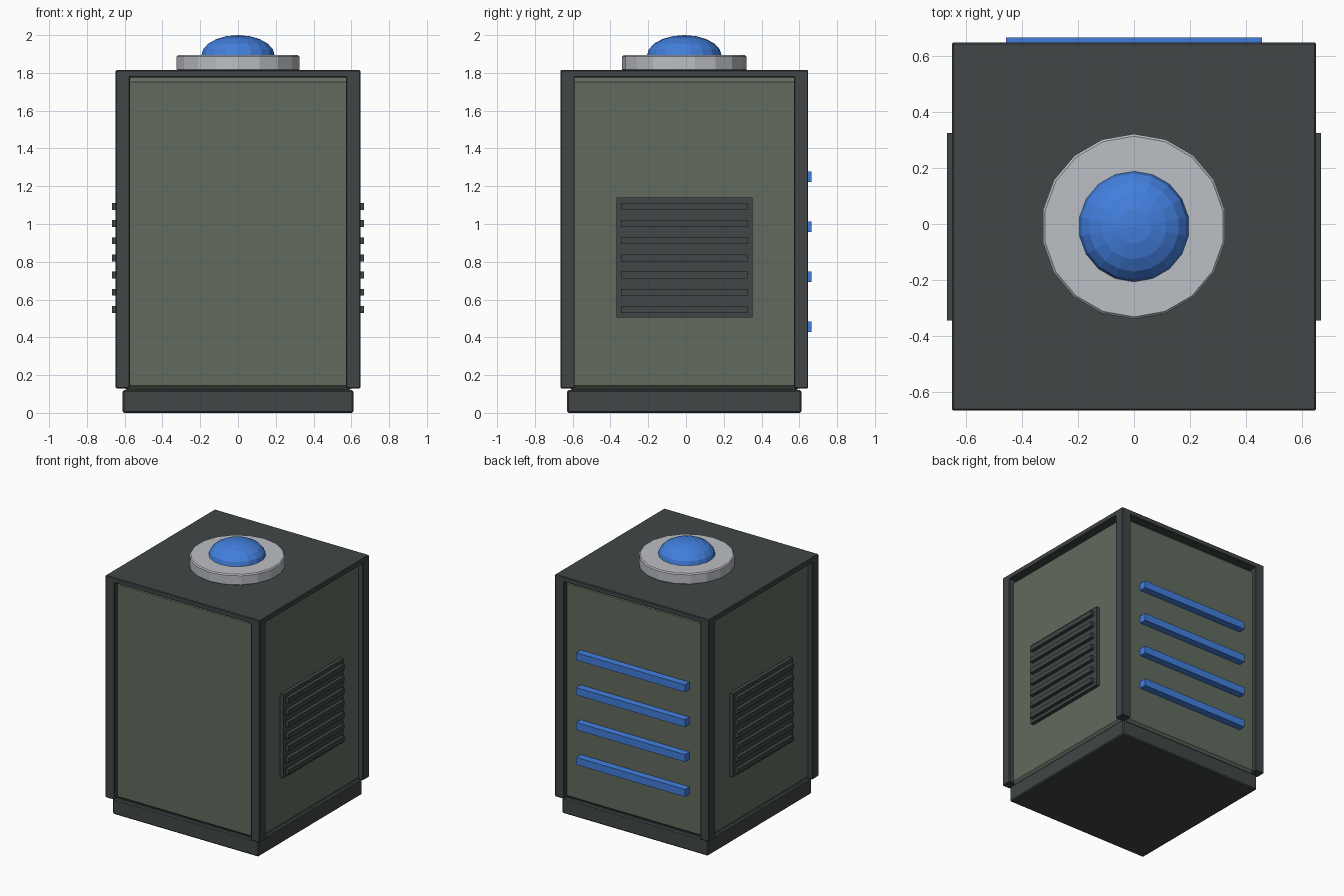
import bpy
import math

default = bpy.data.objects.get("Cube")
if default:
    bpy.data.objects.remove(default, do_unlink=True)

CY = -0.009             # cabinet centre in y
HX, HY = 0.648, 0.656   # cabinet half sizes


def material(name, colour):
    m = bpy.data.materials.new(name)
    m.use_nodes = True
    rgba = (*colour, 1.0)
    m.diffuse_color = rgba
    m.node_tree.nodes["Principled BSDF"].inputs["Base Color"].default_value = rgba
    return m


charcoal = material("charcoal", (0.052, 0.061, 0.061))
olive = material("olive_grey", (0.120, 0.147, 0.112))
silver = material("silver_grey", (0.50, 0.52, 0.55))
blue = material("blue", (0.055, 0.21, 0.72))


def finish(obj, name, mat, bevel=0.0):
    obj.name = name
    obj.data.materials.append(mat)
    if bevel:
        mod = obj.modifiers.new("edge_bevel", "BEVEL")
        mod.width = bevel
        mod.segments = 1
        mod.limit_method = "ANGLE"
    return obj


def box(name, mat, lo, hi, bevel=0.0):
    """Box between two corners."""
    centre = [(a + b) / 2 for a, b in zip(lo, hi)]
    bpy.ops.mesh.primitive_cube_add(size=1, location=centre)
    obj = bpy.context.object
    for v in obj.data.vertices:
        for i in range(3):
            v.co[i] *= hi[i] - lo[i]
    return finish(obj, name, mat, bevel)


# Plinth and chamfered inner cabinet
box("plinth", charcoal, (-0.612, CY - 0.621, 0), (0.612, CY + 0.621, 0.12), 0.008)
box("cabinet_body", olive, (-0.612, CY - 0.62, 0.12), (0.612, CY + 0.62, 1.776), 0.025)

# Roof slab and corner posts
box("roof", charcoal, (-HX, CY - HY, 1.776), (HX, CY + HY, 1.815), 0.005)
for sx, side in ((-1, "right"), (1, "left")):
    for sy, end in ((-1, "front"), (1, "back")):
        xs = sorted((sx * 0.572, sx * HX))
        ys = sorted((CY + sy * 0.58, CY + sy * HY))
        box(f"{end}_{side}_post", charcoal,
            (xs[0], ys[0], 0.13), (xs[1], ys[1], 1.79), 0.005)

# Side vents: backing plate with seven slats
for sx, side in ((-1, "right"), (1, "left")):
    xs = sorted((sx * 0.6, sx * 0.64))
    box(f"{side}_vent_plate", charcoal,
        (xs[0], CY - 0.36, 0.505), (xs[1], CY + 0.36, 1.139))
    for i in range(7):
        z = 0.548 + i * 0.0908
        xs = sorted((sx * 0.63, sx * 0.666))
        box(f"{side}_vent_slat_{i + 1}", charcoal,
            (xs[0], CY - 0.334, z - 0.018), (xs[1], CY + 0.334, z + 0.018))

# Blue bars across the back
for i in range(4):
    z = 0.457 + i * 0.2645
    box(f"back_bar_{i + 1}", blue,
        (-0.456, 0.6, z - 0.028), (0.456, 0.665, z + 0.028))

# Round collar on the roof
bpy.ops.mesh.primitive_cylinder_add(vertices=18, radius=0.33, depth=0.084,
                                    location=(0, CY, 1.852))
finish(bpy.context.object, "lamp_collar", silver, 0.008)

# Flattened faceted dome
bpy.ops.mesh.primitive_uv_sphere_add(segments=18, ring_count=10, radius=1,
                                     location=(0, CY, 1.89))
dome = finish(bpy.context.object, "lamp_dome", blue)
for v in dome.data.vertices:
    v.co.x *= 0.198
    v.co.y *= 0.198
    v.co.z *= 0.11 if v.co.z > 0 else 0.05
